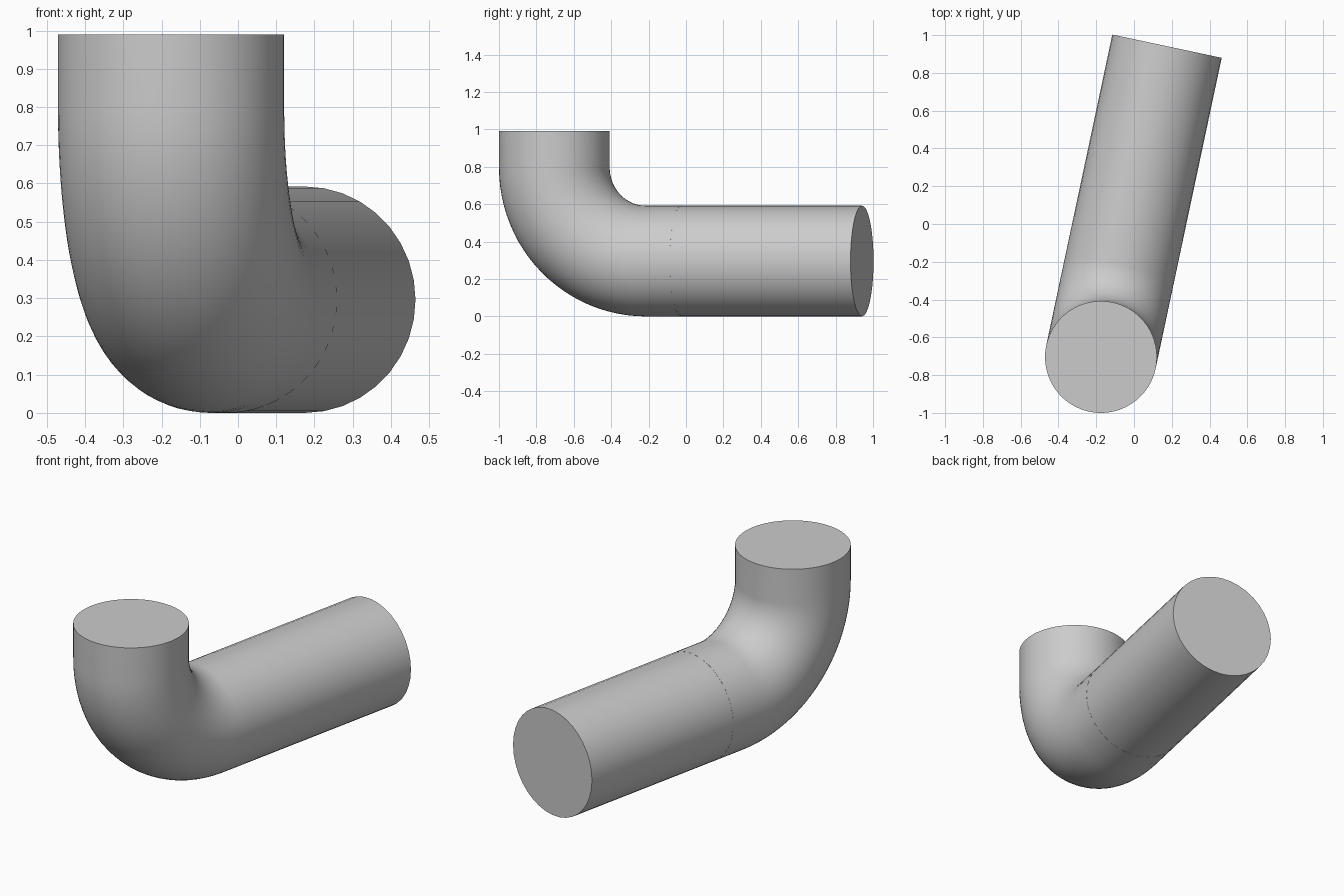
import bpy
import bmesh
from math import sin, cos, pi, radians
from mathutils import Vector

cube = bpy.data.objects.get("Cube")
if cube:
    bpy.data.objects.remove(cube, do_unlink=True)

RADIUS = 0.296
BEND = 0.5           # centreline radius of the elbow
TOP = 0.99
TURN = radians(12)   # heading of the horizontal run

UP = Vector((0, 0, 1))
RUN = Vector((sin(TURN), cos(TURN), 0))
SIDE = RUN.cross(UP)
CORNER = Vector((-0.175, -0.704, RADIUS))   # where the two centrelines meet

grey = bpy.data.materials.new("plain grey")
grey.use_nodes = True
colour = (0.6, 0.6, 0.6, 1)
grey.diffuse_color = colour
grey.node_tree.nodes["Principled BSDF"].inputs["Base Color"].default_value = colour


def sweep(name, path, sides):
    """Capped round tube through (centre, tangent) pairs."""
    bm = bmesh.new()
    rings = []
    for centre, tangent in path:
        normal = SIDE.cross(tangent)
        rings.append([bm.verts.new(centre + RADIUS * (
            sin(2 * pi * i / sides) * SIDE + cos(2 * pi * i / sides) * normal))
            for i in range(sides)])
    for a, b in zip(rings, rings[1:]):
        for i in range(sides):
            j = (i + 1) % sides
            bm.faces.new((a[i], a[j], b[j], b[i]))
    bm.faces.new(rings[0])
    bm.faces.new(rings[-1])
    bmesh.ops.recalc_face_normals(bm, faces=bm.faces)
    mesh = bpy.data.meshes.new(name)
    bm.to_mesh(mesh)
    bm.free()
    mesh.materials.append(grey)
    obj = bpy.data.objects.new(name, mesh)
    bpy.context.collection.objects.link(obj)
    bpy.ops.object.select_all(action="DESELECT")
    obj.select_set(True)
    bpy.context.view_layer.objects.active = obj
    bpy.ops.object.shade_smooth_by_angle(angle=radians(35))
    return obj


# Elbow: short upright collar, quarter bend, short straight end
arm = TOP - RADIUS
seam = CORNER + RUN * arm
pivot = CORNER + BEND * (RUN + UP)
path = [(CORNER + UP * arm, -UP)]
STEPS = 24
for k in range(STEPS + 1):
    t = pi / 2 * k / STEPS
    path.append((pivot - BEND * (cos(t) * RUN + sin(t) * UP),
                 sin(t) * RUN - cos(t) * UP))
path.append((seam, RUN))
sweep("elbow", path, 72)

# Long straight pipe running back from the elbow
end = CORNER + RUN * 1.682
sweep("straight_pipe", [(seam, RUN), (end, RUN)], 36)
